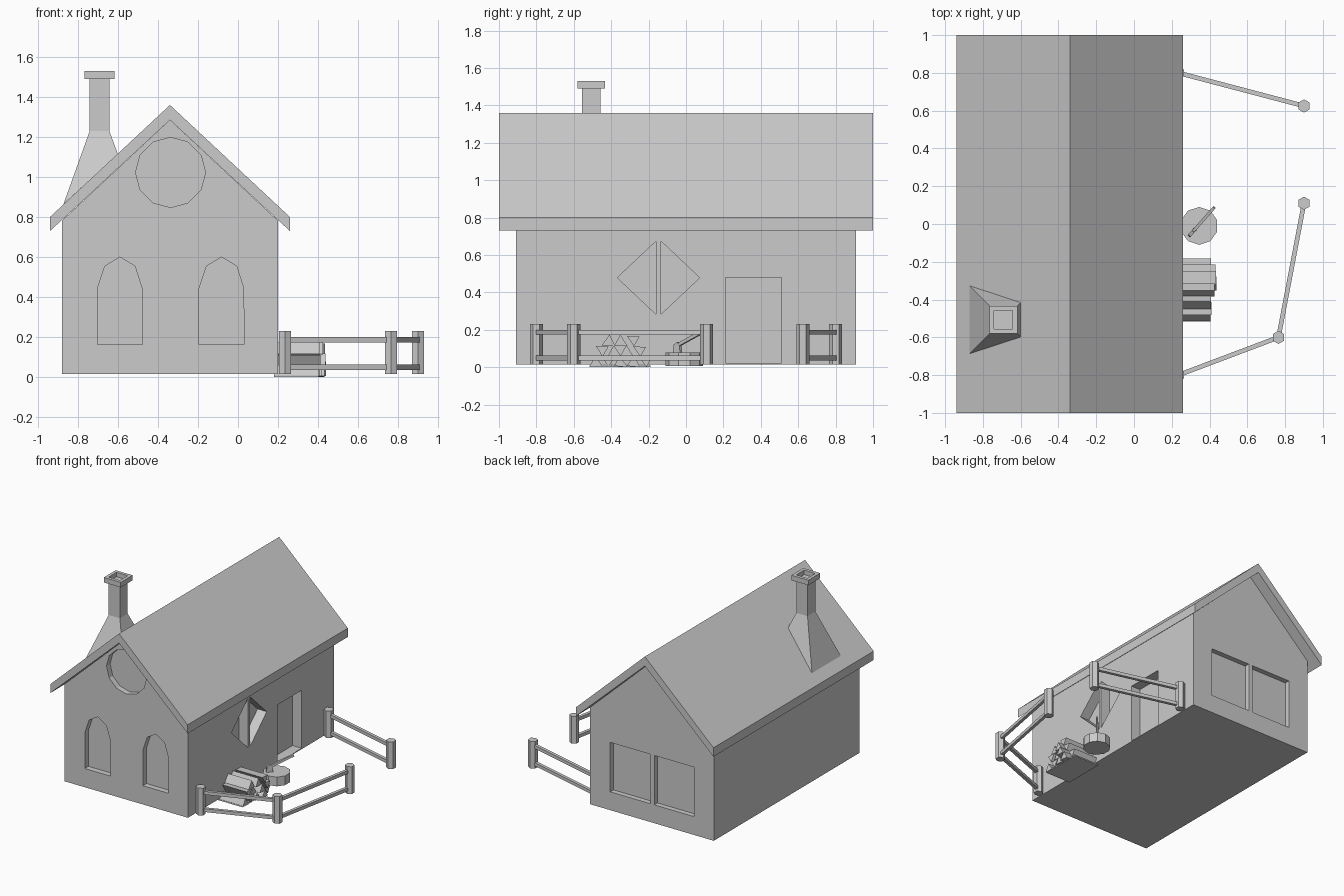
import bpy, bmesh, math, random
from mathutils import Vector

random.seed(4)
cube = bpy.data.objects.get("Cube")
if cube:
    bpy.data.objects.remove(cube, do_unlink=True)

stone = bpy.data.materials.new("plain_grey")
stone.use_nodes = True
GREY = (0.6, 0.6, 0.6, 1)
stone.diffuse_color = GREY
stone.node_tree.nodes["Principled BSDF"].inputs["Base Color"].default_value = GREY


def loft(name, rings):
    """Join equal-sized point rings into a closed flat-shaded solid."""
    bm = bmesh.new()
    loops = [[bm.verts.new(p) for p in ring] for ring in rings]
    n = len(loops[0])
    for a, b in zip(loops, loops[1:]):
        for i in range(n):
            j = (i + 1) % n
            bm.faces.new((a[i], a[j], b[j], b[i]))
    bm.faces.new(loops[0][::-1])
    bm.faces.new(loops[-1])
    bmesh.ops.recalc_face_normals(bm, faces=bm.faces)
    mesh = bpy.data.meshes.new(name)
    bm.to_mesh(mesh)
    bm.free()
    mesh.materials.append(stone)
    obj = bpy.data.objects.new(name, mesh)
    bpy.context.collection.objects.link(obj)
    return obj


def along_y(name, profile, y0, y1):
    return loft(name, [[(x, y, z) for x, z in profile] for y in (y0, y1)])


def along_x(name, profile, x0, x1):
    return loft(name, [[(x, y, z) for y, z in profile] for x in (x0, x1)])


def rect(a0, a1, z0, z1):
    return [(a0, z0), (a1, z0), (a1, z1), (a0, z1)]


def polygon(cx, cy, r, n, turn=0):
    return [(cx + r * math.cos(turn + math.tau * i / n),
             cy + r * math.sin(turn + math.tau * i / n)) for i in range(n)]


def pillar(name, cx, cy, r, n, z0, z1, turn=0):
    pts = polygon(cx, cy, r, n, turn)
    return loft(name, [[(x, y, z) for x, y in pts] for z in (z0, z1)])


def bar(name, a, b, w, h):
    """Rectangular bar between two points."""
    a, b = Vector(a), Vector(b)
    d = (b - a).normalized()
    side = d.cross(Vector((0, 0, 1))).normalized() * w
    up = side.cross(d).normalized() * h
    return loft(name, [[p - side - up, p + side - up, p + side + up, p - side + up]
                       for p in (a, b)])


# House body and roof
RIDGE, LEFT, RIGHT, FRONT, BACK = -0.34, -0.88, 0.20, -0.91, 0.91
FLOOR = 0.015
walls = along_y("walls", [(LEFT, FLOOR), (RIGHT, FLOOR), (RIGHT, 0.782),
                          (RIDGE, 1.285), (LEFT, 0.782)], FRONT, BACK)
along_y("roof", [(-0.94, 0.73), (RIDGE, 1.285), (0.26, 0.73),
                 (0.26, 0.80), (RIDGE, 1.36), (-0.94, 0.80)], -1, 1)

# Recessed openings
cutters = []
for cx in (-0.59, -0.082):
    arch = [(cx - 0.112, 0.163), (cx + 0.112, 0.163), (cx + 0.11, 0.445),
            (cx + 0.075, 0.555), (cx, 0.6), (cx - 0.075, 0.555), (cx - 0.112, 0.445)]
    cutters.append(along_y("arch_cutter", arch, FRONT - 0.1, FRONT + 0.045))
cutters.append(along_y("round_cutter", polygon(RIDGE + 0.003, 1.023, 0.175, 12),
                       FRONT - 0.1, FRONT + 0.045))
for x0, x1 in ((-0.705, -0.36), (-0.325, 0.025)):
    cutters.append(along_y("back_cutter", rect(x0, x1, 0.16, 0.55),
                           BACK - 0.04, BACK + 0.1))
for side in (-1, 1):
    mid = -0.147 + side * 0.013
    diamond = [(mid, 0.283), (mid + side * 0.207, 0.478), (mid, 0.674)]
    cutters.append(along_x("diamond_cutter", diamond, RIGHT - 0.08, RIGHT + 0.1))
cutters.append(along_x("door_cutter", rect(0.21, 0.51, 0.022, 0.48),
                       RIGHT - 0.08, RIGHT + 0.1))
bpy.context.view_layer.objects.active = walls
for c in cutters:
    c.hide_render = True
    mod = walls.modifiers.new("opening", "BOOLEAN")
    mod.operation = "DIFFERENCE"
    mod.solver = "EXACT"
    mod.object = c
    bpy.ops.object.modifier_apply(modifier=mod.name)
for c in cutters:
    bpy.data.objects.remove(c, do_unlink=True)

# Chimney: flared foot meeting the roof slope, shaft, hollow cap
CX, CY = -0.692, -0.507
CORNERS = ((-1, -1), (1, -1), (1, 1), (-1, 1))


def square(h, z):
    return [(CX + i * h, CY + j * h, z) for i, j in CORNERS]


foot = []
for i, j in CORNERS:
    h, z = (0.18, 0.865) if i < 0 else (0.092, 1.115)
    foot.append((CX + i * h, CY + j * h, z))
loft("chimney", [foot, square(0.049, 1.23), square(0.049, 1.49)])
loft("chimney_cap", [square(0.049, 1.49), square(0.074, 1.49), square(0.074, 1.53),
                     square(0.049, 1.53), square(0.049, 1.495)])

# Fence: hexagonal posts joined by two rails
runs = [[(0.235, -0.80), (0.765, -0.60), (0.90, 0.11)],
        [(0.235, 0.80), (0.90, 0.625)]]
for run in runs:
    for x, y in run:
        pillar("fence_post", x, y, 0.035, 6, FLOOR, 0.23, math.pi / 2)
    for p, q in zip(run, run[1:]):
        for z in (0.05, 0.187):
            bar("fence_rail", (*p, z), (*q, z), 0.012, 0.013)

# Chopping stump with axe
pillar("stump", 0.345, -0.01, 0.1, 10, 0.005, 0.078, math.pi / 10)
grip, tip = Vector((0.305, -0.048, 0.115)), Vector((0.425, 0.088, 0.19))
bar("axe_handle", grip, tip, 0.008, 0.009)
flat = Vector((tip.x - grip.x, tip.y - grip.y, 0)).normalized()
thick = Vector((-flat.y, flat.x, 0)) * 0.009
blade = [(-0.022, 0.072), (0.03, 0.072), (0.025, 0.11), (0.01, 0.135), (-0.018, 0.12)]
loft("axe_head", [[Vector((grip.x, grip.y, z)) + flat * u + thick * s for u, z in blade]
                  for s in (-1, 1)])

# Stack of split logs, three staggered rows of wedges
STEP, TALL = 0.066, 0.056
for row, count in enumerate((5, 4, 3)):
    for k in range(count):
        y = -0.48 + (k + row / 2) * STEP
        z = row * TALL
        j = random.uniform(-0.008, 0.008)
        wedge = [(y - 0.036, z + abs(j)), (y + 0.036, z), (y + j, z + TALL + 0.006)]
        if (k + row) % 3 == 1:
            wedge = [(y - 0.034, z + TALL), (y + j, z), (y + 0.034, z + TALL - abs(j))]
        along_x("log", wedge, 0.18, 0.40 + random.uniform(0, 0.04))
along_x("log_base", rect(-0.515, -0.19, 0, 0.01), 0.18, 0.40)
